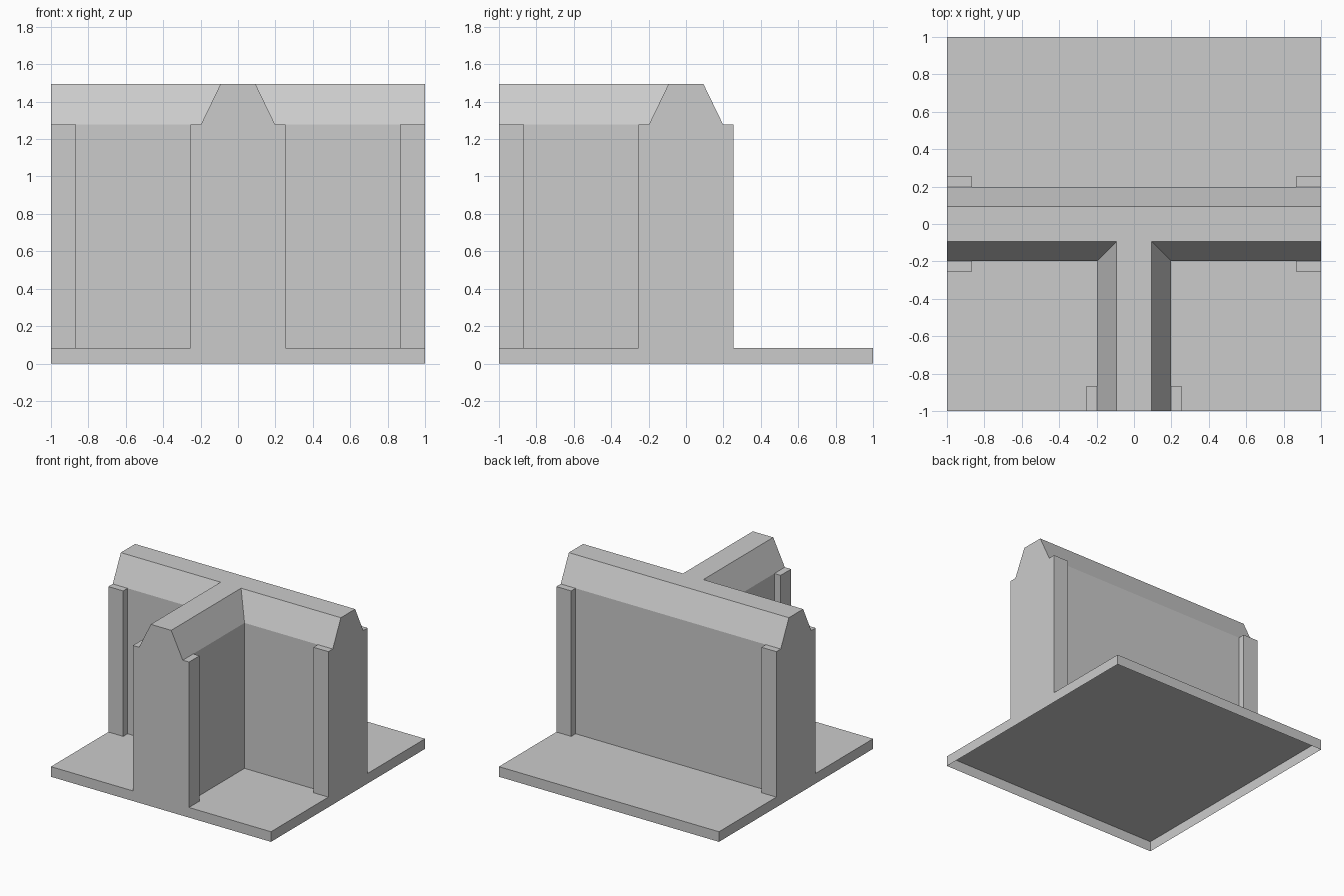
import bpy, bmesh

if "Cube" in bpy.data.objects:
    bpy.data.objects.remove(bpy.data.objects["Cube"])

PLATE, SHOULDER, TOP = 0.083, 1.278, 1.495    # heights
HALF, RIDGE, PIER = 0.198, 0.093, 0.255       # half widths: wall, crest, pilaster
PIER_LEN = 0.135


def finish(name, bm):
    mesh = bpy.data.meshes.new(name)
    bm.to_mesh(mesh)
    bm.free()
    obj = bpy.data.objects.new(name, mesh)
    bpy.context.collection.objects.link(obj)
    return obj


def loft(name, rings, skip=None):
    """Stack counter-clockwise rings (outline, z), capping only the top."""
    bm = bmesh.new()
    loops = [[bm.verts.new((x, y, z)) for x, y in pts] for pts, z in rings]
    n = len(loops[0])
    for low, high in zip(loops, loops[1:]):
        for i in range(n):
            if i != skip:
                j = (i + 1) % n
                bm.faces.new((low[i], low[j], high[j], high[i]))
    bm.faces.new(loops[-1])
    return finish(name, bm)


def rect(x0, x1, y0, y1):
    return [(x0, y0), (x1, y0), (x1, y1), (x0, y1)]


def tee(h):
    """T-shaped outline with arms of half width h."""
    return [(-h, -1), (h, -1), (h, -h), (1, -h),
            (1, h), (-1, h), (-1, -h), (-h, -h)]


# Floor plate, open underneath
square = rect(-1, 1, -1, 1)
loft("floor_plate", [(square, 0), (square, PLATE)])

# T-junction wall with chamfered crest
loft("junction_wall", [(tee(HALF), PLATE), (tee(HALF), SHOULDER), (tee(RIDGE), TOP)])

# Pilasters on both sides of each wall end (the side against the wall is open)
inner = 1 - PIER_LEN
for s in (-1, 1):
    near, far = sorted((s * HALF, s * PIER))
    for label, outline, skip in (
            ("left", rect(-1, -inner, near, far), 0 if s > 0 else 2),
            ("right", rect(inner, 1, near, far), 0 if s > 0 else 2),
            ("front", rect(near, far, -1, -inner), 3 if s > 0 else 1)):
        side = "a" if s < 0 else "b"
        loft(f"{label}_pilaster_{side}", [(outline, PLATE), (outline, SHOULDER)], skip)
